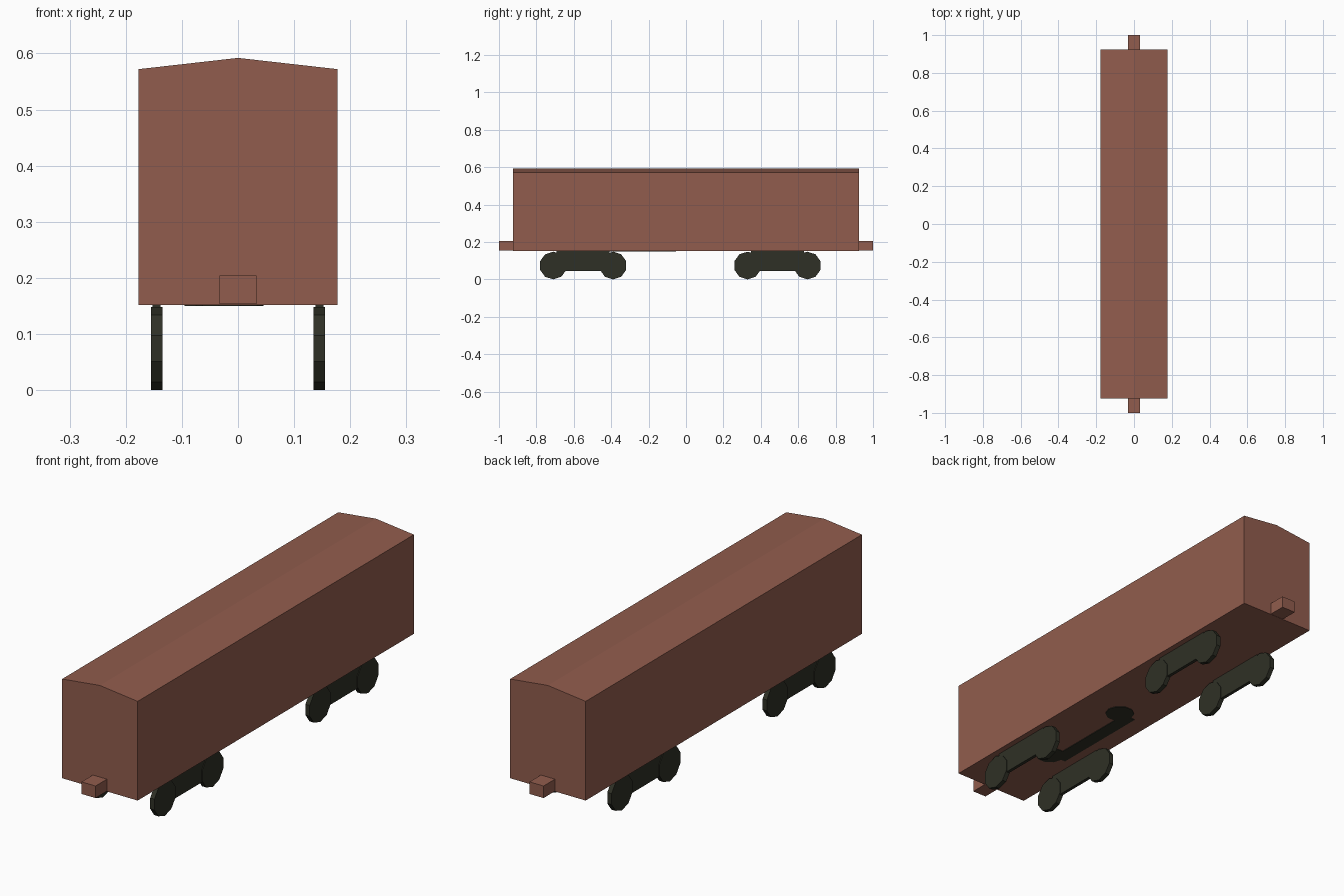
import bpy, bmesh, math
from mathutils import Matrix

if "Cube" in bpy.data.objects:
    bpy.data.objects.remove(bpy.data.objects["Cube"])

def material(name, rgb):
    m = bpy.data.materials.new(name)
    m.diffuse_color = (*rgb, 1)
    m.use_nodes = True
    m.node_tree.nodes["Principled BSDF"].inputs["Base Color"].default_value = m.diffuse_color
    return m

BROWN = material("oxide brown", (0.285, 0.108, 0.075))
DARK = material("dark iron", (0.028, 0.030, 0.019))

def finish(name, bm, mat):
    bmesh.ops.recalc_face_normals(bm, faces=bm.faces)
    me = bpy.data.meshes.new(name)
    bm.to_mesh(me)
    bm.free()
    me.materials.append(mat)
    ob = bpy.data.objects.new(name, me)
    bpy.context.collection.objects.link(ob)
    return ob

def extrude(name, points, offset, mat):
    """Closed profile of 3D points, extruded along offset."""
    bm = bmesh.new()
    face = bm.faces.new([bm.verts.new(p) for p in points])
    new = bmesh.ops.extrude_face_region(bm, geom=[face])
    verts = [g for g in new["geom"] if isinstance(g, bmesh.types.BMVert)]
    bmesh.ops.translate(bm, verts=verts, vec=offset)
    return finish(name, bm, mat)

def box(name, x, y, z, mat):
    pts = [(x[0], y[0], z[0]), (x[1], y[0], z[0]), (x[1], y[0], z[1]), (x[0], y[0], z[1])]
    return extrude(name, pts, (0, y[1] - y[0], 0), mat)

# car body with a shallow ridged roof
half = [(-0.177, 0.152), (0.177, 0.152), (0.177, 0.572), (0, 0.592), (-0.177, 0.572)]
extrude("car_body", [(x, -0.924, z) for x, z in half], (0, 1.848, 0), BROWN)

# couplers
box("front_coupler", (-0.033, 0.033), (-1.0, -0.92), (0.153, 0.204), BROWN)
box("rear_coupler", (-0.033, 0.033), (0.92, 1.0), (0.153, 0.204), BROWN)

# bogies: two wheels joined by a side frame, on both sides
R, N = 0.074, 10
for label, yc in (("front", -0.55), ("rear", 0.489)):
    for side, s in (("left", -1), ("right", 1)):
        for i, d in enumerate((-0.16, 0.16)):
            ring = [(s * 0.135, yc + d + R * math.sin(2 * math.pi * k / N),
                     R - R * math.cos(2 * math.pi * k / N)) for k in range(N)]
            extrude(f"{label}_{side}_wheel_{i + 1}", ring, (s * 0.02, 0, 0), DARK)
        box(f"{label}_{side}_bogie_frame", sorted((s * 0.138, s * 0.152)),
            (yc - 0.142, yc + 0.142), (0.045, 0.152), DARK)

# flat brake gear under the floor
Z = 0.1495
for i, y in enumerate((-0.11, -0.56)):
    disc = [(-0.015 + 0.06 * math.cos(2 * math.pi * k / N),
             y + 0.06 * math.sin(2 * math.pi * k / N), Z) for k in range(N)]
    extrude(f"brake_disc_{i + 1}", disc, (0, 0, 0.006), DARK)
box("brake_bar", (-0.095, -0.035), (-0.56, -0.11), (Z, Z + 0.006), DARK)
